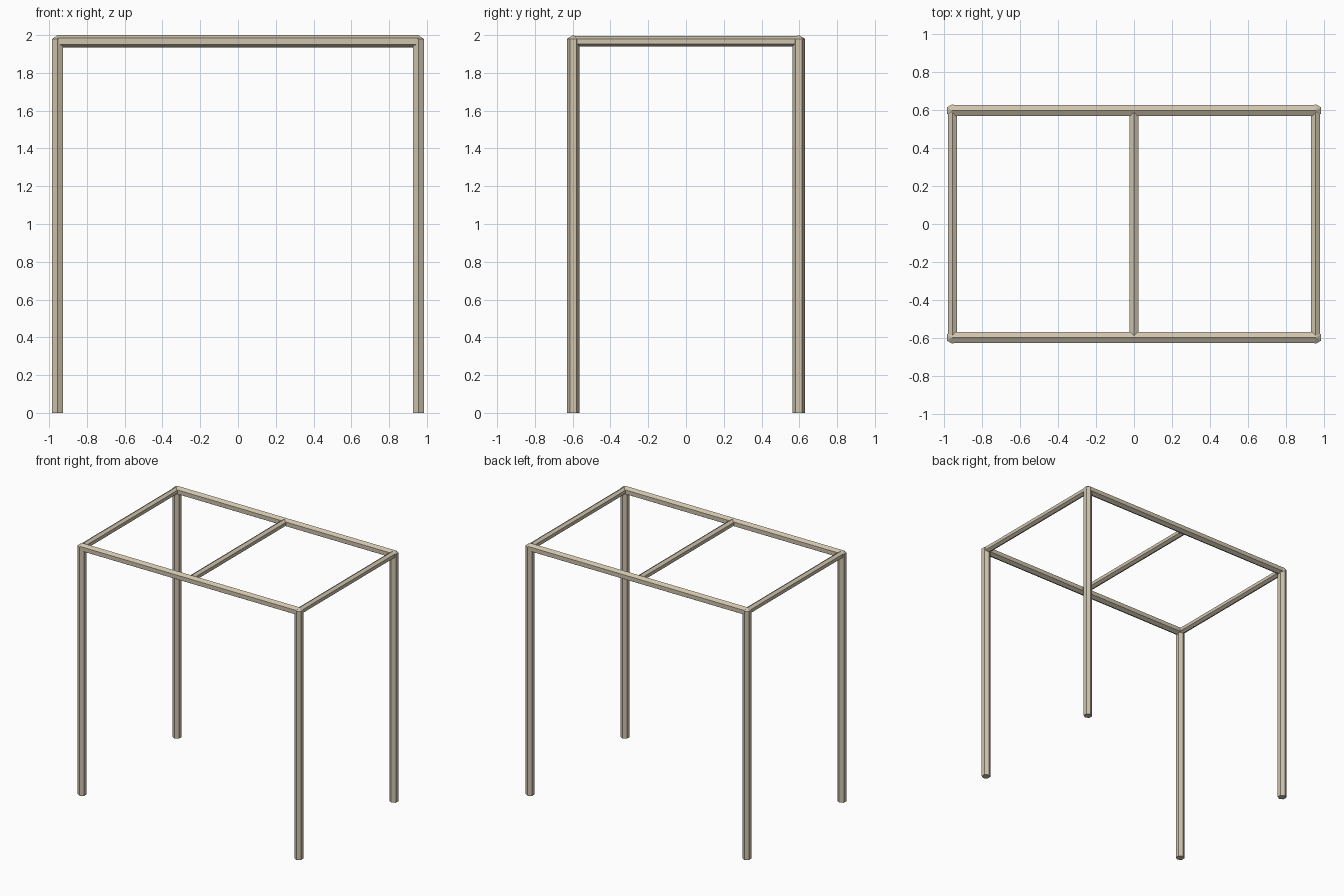
import bpy, bmesh, math
from mathutils import Vector, Matrix

if "Cube" in bpy.data.objects:
    bpy.data.objects.remove(bpy.data.objects["Cube"])

paint = bpy.data.materials.new("beige_metal")
paint.diffuse_color = (0.62, 0.55, 0.42, 1)
paint.use_nodes = True
paint.node_tree.nodes["Principled BSDF"].inputs["Base Color"].default_value = paint.diffuse_color

X, Y, Z = 0.955, 0.597, 1.967   # frame centre lines
R, R_THIN = 0.033, 0.027        # tube radii


def hex_tube(name, start, end, radius, corner, tip=0.0):
    """Six-sided tube with one edge facing `corner`; tip adds a pointed cap."""
    start, end, up = Vector(start), Vector(end), Vector(corner)
    axis = (end - start).normalized()
    bm = bmesh.new()
    rings = []
    for centre in (start, end):
        rings.append([bm.verts.new(centre + Matrix.Rotation(math.radians(60 * i), 3, axis) @ up * radius)
                      for i in range(6)])
    a, b = rings
    for i in range(6):
        j = (i + 1) % 6
        bm.faces.new((a[i], a[j], b[j], b[i]))
    bm.faces.new(a[::-1])
    if tip:
        apex = bm.verts.new(end + axis * tip)
        for i in range(6):
            bm.faces.new((b[i], b[(i + 1) % 6], apex))
    else:
        bm.faces.new(b)
    bmesh.ops.recalc_face_normals(bm, faces=bm.faces)
    mesh = bpy.data.meshes.new(name)
    bm.to_mesh(mesh)
    bm.free()
    mesh.materials.append(paint)
    obj = bpy.data.objects.new(name, mesh)
    bpy.context.collection.objects.link(obj)


# Four corner posts with shallow pointed caps
for sx, side in ((-1, "left"), (1, "right")):
    for sy, depth in ((-1, "front"), (1, "back")):
        hex_tube(f"{depth}_{side}_post", (sx * X, sy * Y, 0), (sx * X, sy * Y, 1.98), R, (0, 1, 0), 0.02)

# Long top rails
for sy, depth in ((-1, "front"), (1, "back")):
    hex_tube(f"{depth}_rail", (-X, sy * Y, Z), (X, sy * Y, Z), R, (0, 0, 1))

# Thinner cross rails
for x, name in ((-X, "left_rail"), (0, "middle_rail"), (X, "right_rail")):
    hex_tube(name, (x, -Y, Z), (x, Y, Z), R_THIN, (0, 0, 1))
